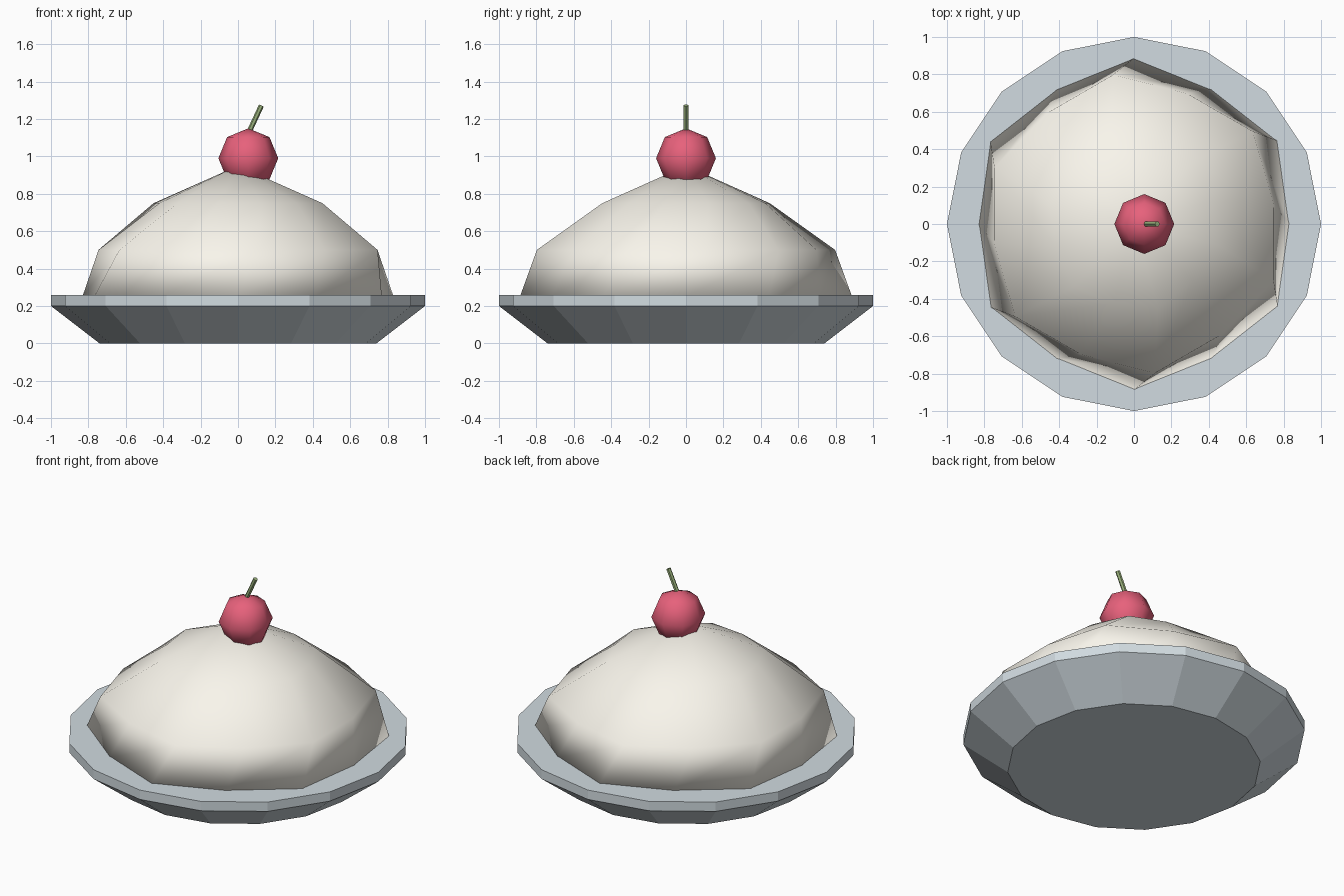
import bpy, bmesh
from math import cos, sin, pi, radians
from mathutils import Vector

if "Cube" in bpy.data.objects:
    bpy.data.objects.remove(bpy.data.objects["Cube"])


def material(name, rgb):
    m = bpy.data.materials.new(name)
    m.diffuse_color = (*rgb, 1)
    m.use_nodes = True
    m.node_tree.nodes["Principled BSDF"].inputs["Base Color"].default_value = m.diffuse_color
    return m


def ring(bm, lobe, valley, z, sides, twist=0):
    # lobe radius on odd corners, valley radius on even ones
    pts = []
    for i in range(sides):
        a = 2 * pi * i / sides + radians(twist)
        r = lobe if i % 2 else valley
        pts.append(bm.verts.new((r * cos(a), r * sin(a), z)))
    return pts


def bridge(bm, low, high):
    n = len(low)
    for i in range(n):
        j = (i + 1) % n
        bm.faces.new((low[i], low[j], high[j], high[i]))


def finish(bm, name, mat, smooth):
    bmesh.ops.recalc_face_normals(bm, faces=bm.faces[:])
    for f in bm.faces:
        f.smooth = smooth
    me = bpy.data.meshes.new(name)
    bm.to_mesh(me)
    bm.free()
    me.materials.append(mat)
    ob = bpy.data.objects.new(name, me)
    bpy.context.collection.objects.link(ob)
    return ob


# pie dish: 16-sided flared tin with a short rim
bm = bmesh.new()
rings = [ring(bm, r, r, z, 16) for r, z in ((0.74, 0), (1, 0.2), (1, 0.26))]
for a, b in zip(rings, rings[1:]):
    bridge(bm, a, b)
bm.faces.new(rings[0])
bm.faces.new(rings[-1])
finish(bm, "dish", material("tin", (0.64, 0.71, 0.75)), False)

# cream mound: twisted six-lobed rings rising to a point
bm = bmesh.new()
profile = ((0.888, 0.832, 0.25), (0.805, 0.753, 0.5), (0.465, 0.437, 0.75))
rings = [ring(bm, lobe, valley, z, 12, 8 * k)
         for k, (lobe, valley, z) in enumerate(profile)]
for a, b in zip(rings, rings[1:]):
    bridge(bm, a, b)
bm.faces.new(rings[0])
tip = bm.verts.new((0, 0, 0.95))
for i in range(12):
    bm.faces.new((rings[-1][i], rings[-1][(i + 1) % 12], tip))
finish(bm, "cream", material("cream", (0.95, 0.92, 0.84)), True)

# cherry
bm = bmesh.new()
bmesh.ops.create_uvsphere(bm, u_segments=8, v_segments=4, radius=0.16)
cherry = finish(bm, "cherry", material("cherry_red", (0.8, 0.12, 0.2)), True)
cherry.location = (0.055, 0, 0.99)

# leaning stem
start, end = Vector((0.05, 0, 1.11)), Vector((0.125, 0, 1.272))
bm = bmesh.new()
bmesh.ops.create_cone(bm, cap_ends=True, segments=6, radius1=0.014,
                      radius2=0.014, depth=(end - start).length)
stem = finish(bm, "stem", material("stem_green", (0.32, 0.44, 0.2)), False)
stem.location = (start + end) / 2
stem.rotation_euler = (end - start).to_track_quat('Z', 'Y').to_euler()
